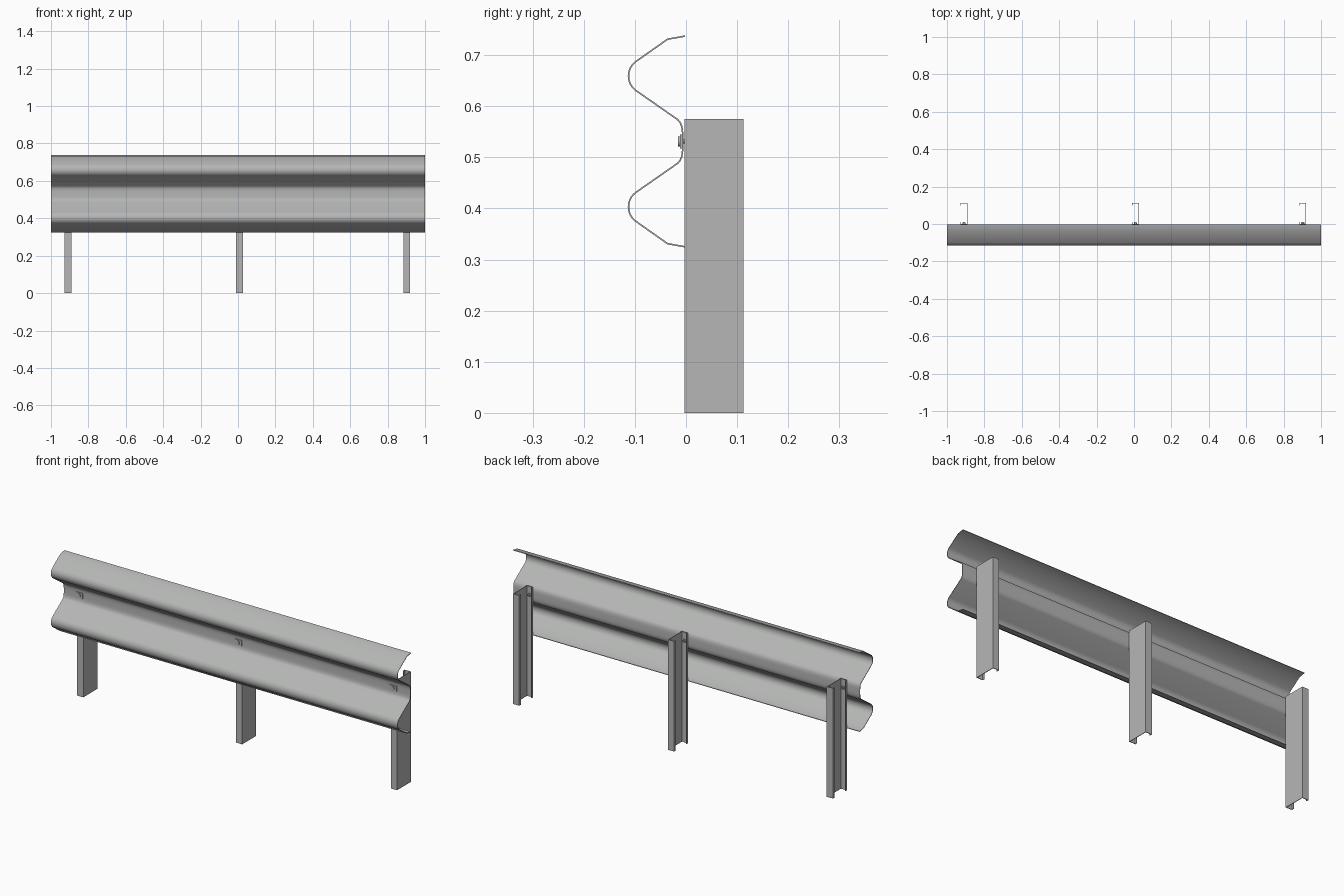
import bpy, bmesh, math

if "Cube" in bpy.data.objects:
    bpy.data.objects.remove(bpy.data.objects["Cube"])

MID = 0.531                      # height of the rail centre line
POSTS = (-0.909, 0.008, 0.902)   # post centres along x


def material(name, rgb):
    m = bpy.data.materials.new(name)
    m.diffuse_color = (*rgb, 1)
    m.use_nodes = True
    m.node_tree.nodes["Principled BSDF"].inputs["Base Color"].default_value = m.diffuse_color
    return m


steel = material("galvanised steel", (0.46, 0.47, 0.46))


def make(name, bm, mat, smooth=None):
    bmesh.ops.recalc_face_normals(bm, faces=bm.faces)
    me = bpy.data.meshes.new(name)
    bm.to_mesh(me)
    bm.free()
    ob = bpy.data.objects.new(name, me)
    bpy.context.collection.objects.link(ob)
    me.materials.append(mat)
    if smooth:
        bpy.context.view_layer.objects.active = ob
        ob.select_set(True)
        bpy.ops.object.shade_smooth_by_angle(angle=math.radians(smooth))
        ob.select_set(False)
    return ob


def thick_strip(path, t):
    """Closed outline of an open 2D path with thickness t (mitred corners)."""
    left, right = [], []
    for i, (a, b) in enumerate(path):
        dirs = []
        for p, q in ((i - 1, i), (i, i + 1)):
            if p >= 0 and q < len(path):
                dx, dy = path[q][0] - path[p][0], path[q][1] - path[p][1]
                l = math.hypot(dx, dy)
                dirs.append((-dy / l, dx / l))
        nx, ny = (sum(d[k] for d in dirs) / len(dirs) for k in (0, 1))
        s = t / 2 / (nx * nx + ny * ny)
        left.append((a + nx * s, b + ny * s))
        right.append((a - nx * s, b - ny * s))
    return left + right[::-1]


def extrude(outline, to3d, vec):
    bm = bmesh.new()
    f = bm.faces.new([bm.verts.new(to3d(*p)) for p in outline])
    r = bmesh.ops.extrude_face_region(bm, geom=[f])
    bmesh.ops.translate(bm, vec=vec, verts=[v for v in r["geom"] if isinstance(v, bmesh.types.BMVert)])
    return bm


# W-beam rail: upper half profile (y, height above centre), mirrored below
upper = [(-0.002, 0.206), (-0.036, 0.200)]
for i in range(13):
    a = math.radians(52 - 104 * i / 12)
    upper.append((-0.0775 - 0.035 * math.cos(a), 0.128 + 0.035 * math.sin(a)))
upper += [(-0.016, 0.0425), (-0.0115, 0.037), (-0.0085, 0.030), (-0.007, 0.022), (-0.0065, 0.012)]
profile = upper + [(y, -z) for y, z in reversed(upper)]
rail = extrude(thick_strip(profile, 0.003), lambda y, z: (-1, y, MID + z), (2, 0, 0))
make("w_beam_rail", rail, steel, 30)

# lipped C-channel post, open towards -x
W, Y0, Y1, LIP, T = 0.0165, -0.0015, 0.1110, 0.012, 0.003
section = [(-W, Y0 + LIP), (-W, Y0), (W, Y0), (W, Y1), (-W, Y1), (-W, Y1 - LIP)]


def box(name, x, y0, y1, w, h):
    outline = [(-w / 2, -h / 2), (w / 2, -h / 2), (w / 2, h / 2), (-w / 2, h / 2)]
    make(name, extrude(outline, lambda a, b: (x + a, y0, MID + b), (0, y1 - y0, 0)), steel)


def disc(name, x, y0, y1, r, n):
    outline = [(r * math.cos(k * math.tau / n), r * math.sin(k * math.tau / n)) for k in range(n)]
    make(name, extrude(outline, lambda a, b: (x + a, y0, MID + b), (0, y1 - y0, 0)), steel, 40)


for label, x in zip(("left", "centre", "right"), POSTS):
    make(label + "_post",
         extrude(thick_strip(section, T), lambda a, b: (x + a, b, 0), (0, 0, 0.575)), steel)
    # plate washer and bolt head in the valley, nut behind the flange
    box(label + "_washer_plate", x, -0.012, -0.007, 0.04, 0.028)
    disc(label + "_bolt_head", x, -0.016, -0.011, 0.010, 16)
    disc(label + "_bolt_shank", x, -0.012, 0.012, 0.004, 12)
    disc(label + "_nut", x, 0.0, 0.007, 0.009, 6)
